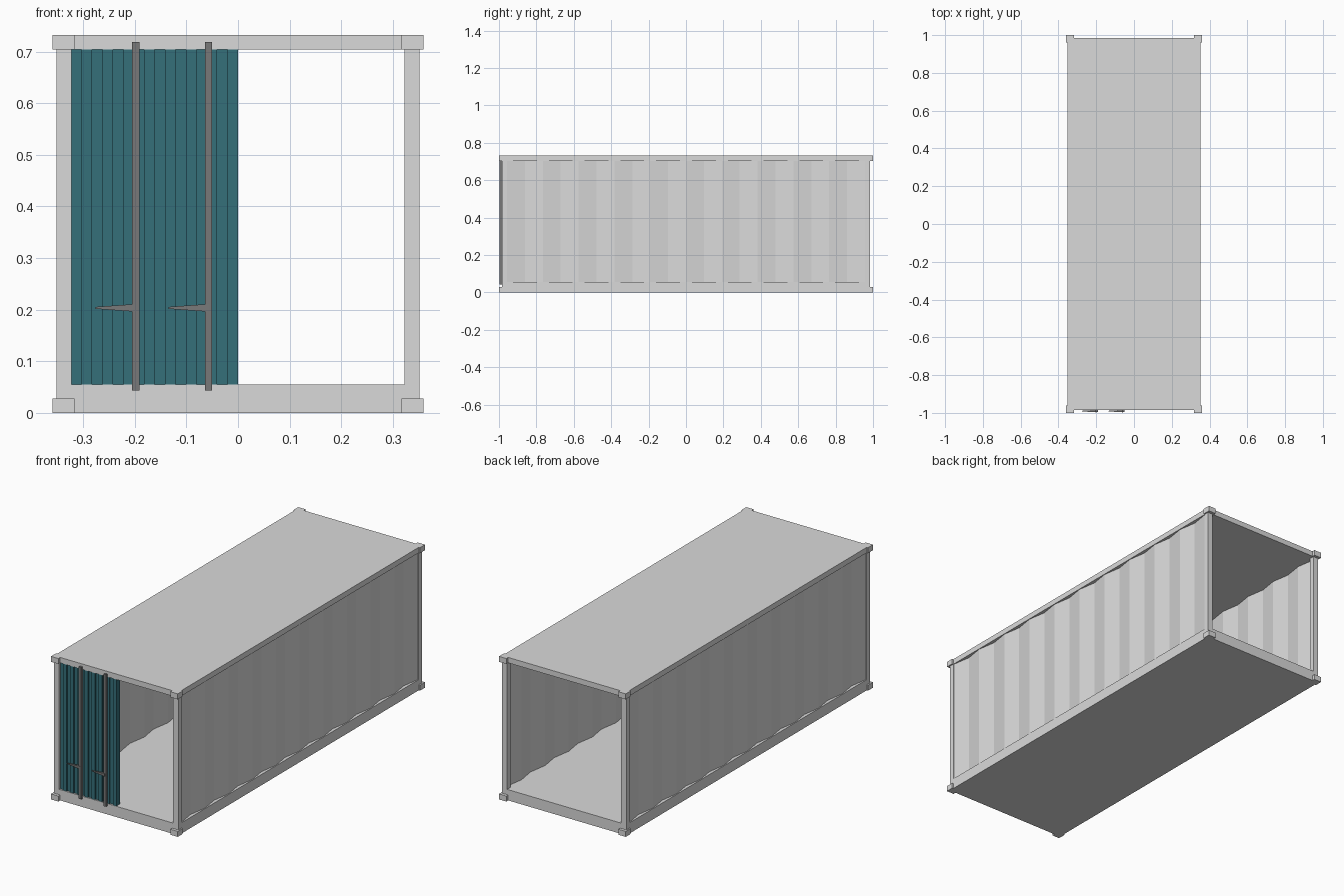
import bpy
import bmesh
from mathutils import Vector

cube = bpy.data.objects.get("Cube")
if cube:
    bpy.data.objects.remove(cube, do_unlink=True)


def material(name, rgb):
    m = bpy.data.materials.new(name)
    m.use_nodes = True
    color = (*rgb, 1.0)
    m.diffuse_color = color
    m.node_tree.nodes["Principled BSDF"].inputs["Base Color"].default_value = color
    return m


grey = material("light grey paint", (0.7, 0.7, 0.7))
teal = material("dark teal paint", (0.035, 0.16, 0.195))
steel = material("dark steel", (0.19, 0.19, 0.19))


def prism(name, outline, direction, mat, taper=1.0):
    """Closed solid: a flat outline pushed along a direction, its far end scaled by taper."""
    bm = bmesh.new()
    face = bm.faces.new([bm.verts.new(p) for p in outline])
    new = bmesh.ops.extrude_face_region(bm, geom=[face])["geom"]
    end = [g for g in new if isinstance(g, bmesh.types.BMVert)]
    centre = sum((v.co for v in end), Vector()) / len(end)
    for v in end:
        v.co = centre + (v.co - centre) * taper + Vector(direction)
    bmesh.ops.recalc_face_normals(bm, faces=bm.faces)
    mesh = bpy.data.meshes.new(name)
    bm.to_mesh(mesh)
    bm.free()
    mesh.materials.append(mat)
    ob = bpy.data.objects.new(name, mesh)
    bpy.context.collection.objects.link(ob)
    return ob


def box(name, x, y, z, mat=grey):
    (x0, x1), (y0, y1), (z0, z1) = sorted(x), sorted(y), sorted(z)
    outline = [(x0, y0, z0), (x1, y0, z0), (x1, y1, z0), (x0, y1, z0)]
    return prism(name, outline, (0, 0, z1 - z0), mat)


HEIGHT = 0.732
SILL, HEAD = 0.055, 0.704      # top of the floor slab, bottom of the roof slab
IN_X, OUT_X = 0.323, 0.352     # post thickness across
IN_Y, OUT_Y = 0.957, 0.985     # post thickness along

# Floor and roof slabs
box("floor", (-OUT_X, OUT_X), (-OUT_Y, OUT_Y), (0, SILL))
box("roof", (-OUT_X, OUT_X), (-OUT_Y, OUT_Y), (HEAD, HEIGHT))

# Corrugated side walls
folds = 10
for side, s in (("left", 1), ("right", -1)):
    outer, inner = [], []
    for i in range(2 * folds + 1):
        y = -IN_Y + i * IN_Y / folds
        x = 0.349 if i % 2 == 0 else 0.334
        outer.append((s * x, y, 0.04))
        inner.append((s * (x - 0.005), y, 0.04))
    prism(side + "_corrugated_wall", outer + inner[::-1], (0, 0, 0.68), grey)

# Corner posts and castings
for end, e in (("front", -1), ("back", 1)):
    for side, s in (("left", 1), ("right", -1)):
        box(f"{end}_{side}_post", (s * IN_X, s * OUT_X),
            (e * IN_Y, e * OUT_Y), (SILL, HEAD))
        for level, z in (("lower", (0, 0.028)), ("upper", (HEAD, HEIGHT))):
            box(f"{end}_{side}_{level}_casting",
                (s * 0.317, s * 0.359), (e * 0.96, e), z)

# Single ribbed door, closing the right half of the front
ribs = 8
pitch = IN_X / ribs
front = []
for i in range(ribs):
    x = -IN_X + i * pitch
    for t, y in ((0, -0.976), (0.5, -0.976), (0.5, -0.983), (1, -0.983)):
        front.append((x + t * pitch, y, 0.03))
door_back = [(0, -0.953, 0.03), (-IN_X, -0.953, 0.03)]
prism("front_door", front + door_back, (0, 0, 0.69), teal)

# Locking bars with tapered handles
for n, x in enumerate((-0.198, -0.057), 1):
    box(f"locking_bar_{n}", (x - 0.007, x + 0.007), (-0.996, -0.982),
        (0.043, 0.719), steel)
    root = [(x, y, z) for y, z in ((-0.997, 0.196), (-0.997, 0.211),
                                   (-0.984, 0.211), (-0.984, 0.196))]
    prism(f"door_handle_{n}", root, (-0.078, 0, 0), steel, taper=0.25)
